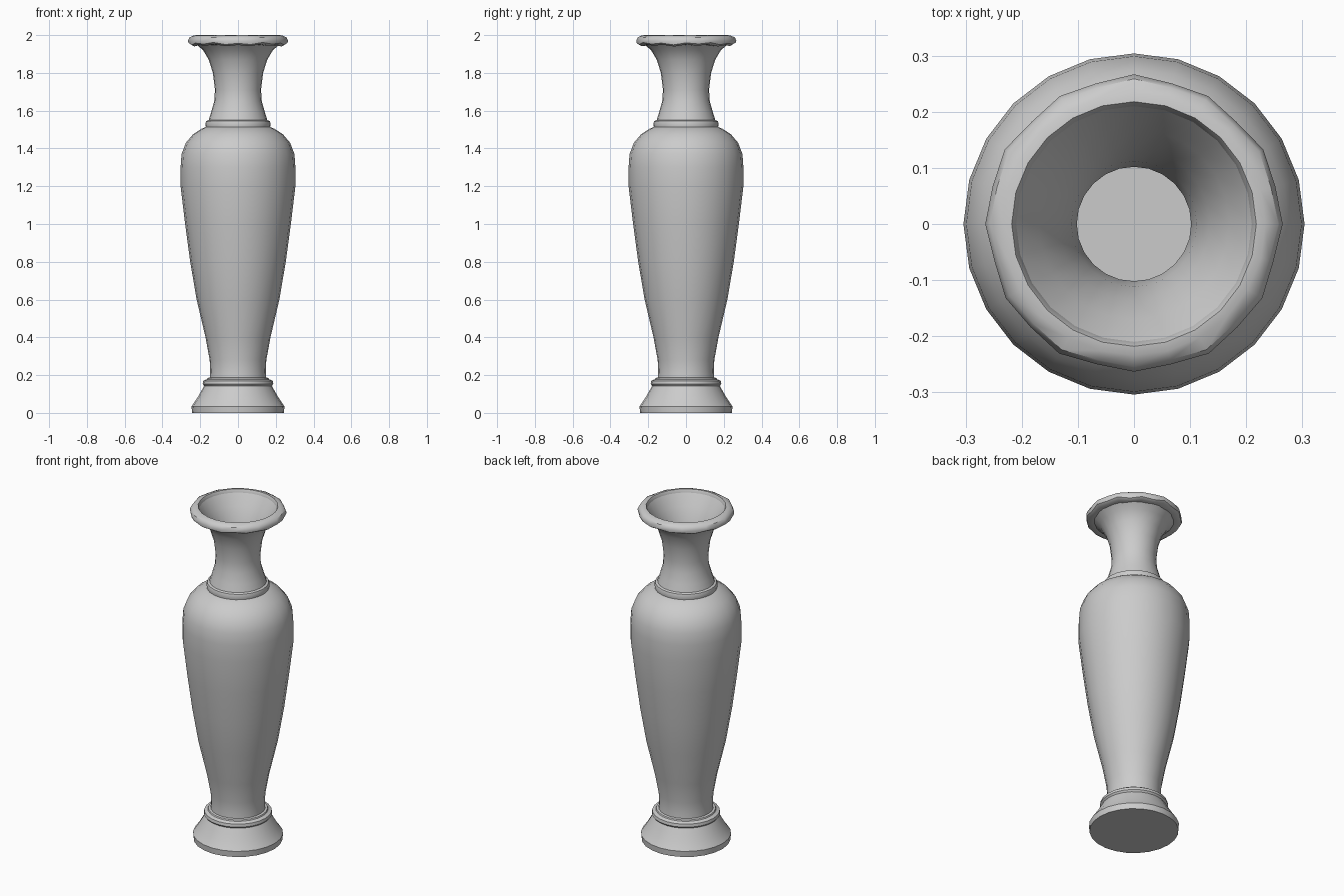
import bpy, bmesh, math

if "Cube" in bpy.data.objects:
    bpy.data.objects.remove(bpy.data.objects["Cube"], do_unlink=True)

SIDES = 24

stone = bpy.data.materials.new("grey_stone")
stone.use_nodes = True
grey = (0.6, 0.6, 0.6, 1)
stone.diffuse_color = grey
stone.node_tree.nodes["Principled BSDF"].inputs["Base Color"].default_value = grey


def lathe(name, profile, closed=False, cap_start=False, cap_end=False, warp=None):
    """Spin a (radius, height) profile about z; the profile runs up the outside."""
    bm = bmesh.new()
    rings = []
    for r, z in profile:
        ring = []
        for i in range(SIDES):
            a = 2 * math.pi * i / SIDES
            rr, zz = warp(r, z, i) if warp else (r, z)
            ring.append(bm.verts.new((rr * math.cos(a), rr * math.sin(a), zz)))
        rings.append(ring)
    pairs = list(zip(rings, rings[1:]))
    if closed:
        pairs.append((rings[-1], rings[0]))
    for low, high in pairs:
        for i in range(SIDES):
            j = (i + 1) % SIDES
            bm.faces.new((low[i], low[j], high[j], high[i]))
    if cap_start:
        bm.faces.new(rings[0][::-1])
    if cap_end:
        bm.faces.new(rings[-1])
    mesh = bpy.data.meshes.new(name)
    bm.to_mesh(mesh)
    bm.free()
    obj = bpy.data.objects.new(name, mesh)
    bpy.context.collection.objects.link(obj)
    mesh.materials.append(stone)
    bpy.ops.object.select_all(action="DESELECT")
    obj.select_set(True)
    bpy.context.view_layer.objects.active = obj
    bpy.ops.object.shade_smooth_by_angle(angle=math.radians(40))
    return obj


def scallop(r, z, i):
    """Uneven carved edge on the outer underside of the rim."""
    if r < 0.235:
        return r, z
    wave = math.cos(math.pi * i) + 0.6 * math.sin(5 * math.tau * i / SIDES)
    return r + 0.003 * wave, z + (0.004 * wave if z < 1.97 else 0)


# Flared foot
lathe("foot", [(0.243, 0), (0.246, 0.035), (0.235, 0.05), (0.215, 0.08),
               (0.195, 0.115), (0.178, 0.145), (0.15, 0.15)],
      cap_start=True, cap_end=True)

# Ring between foot and body
lathe("foot_ring", [(0.15, 0.14), (0.178, 0.142), (0.187, 0.153),
                    (0.184, 0.17), (0.165, 0.178), (0.162, 0.185), (0.14, 0.19)],
      cap_start=True, cap_end=True)

# Tall body with rounded shoulder
lathe("body", [(0.15, 0.18), (0.147, 0.22), (0.15, 0.28), (0.172, 0.4),
               (0.219, 0.6), (0.253, 0.8), (0.28, 1.0), (0.304, 1.2),
               (0.304, 1.3), (0.299, 1.37), (0.276, 1.43), (0.238, 1.475),
               (0.195, 1.503), (0.155, 1.52)],
      cap_start=True, cap_end=True)

# Collar at the base of the neck
lathe("neck_collar", [(0.15, 1.505), (0.17, 1.512), (0.173, 1.53),
                      (0.168, 1.545), (0.155, 1.55), (0.13, 1.555)],
      cap_start=True, cap_end=True)

# Hollow neck: outside upward, then the throat down to its floor
lathe("neck", [(0.157, 1.545), (0.143, 1.59), (0.126, 1.65), (0.122, 1.71),
               (0.133, 1.8), (0.155, 1.87), (0.185, 1.92), (0.225, 1.955),
               (0.212, 1.985), (0.17, 1.92), (0.135, 1.85), (0.112, 1.77),
               (0.102, 1.7), (0.105, 1.63), (0.11, 1.56)],
      cap_start=True, cap_end=True)

# Scalloped lip
lathe("rim", [(0.21, 1.948), (0.245, 1.946), (0.259, 1.955), (0.262, 1.97),
              (0.254, 1.988), (0.234, 1.998), (0.218, 2.0), (0.21, 1.984)],
      closed=True, warp=scallop)
